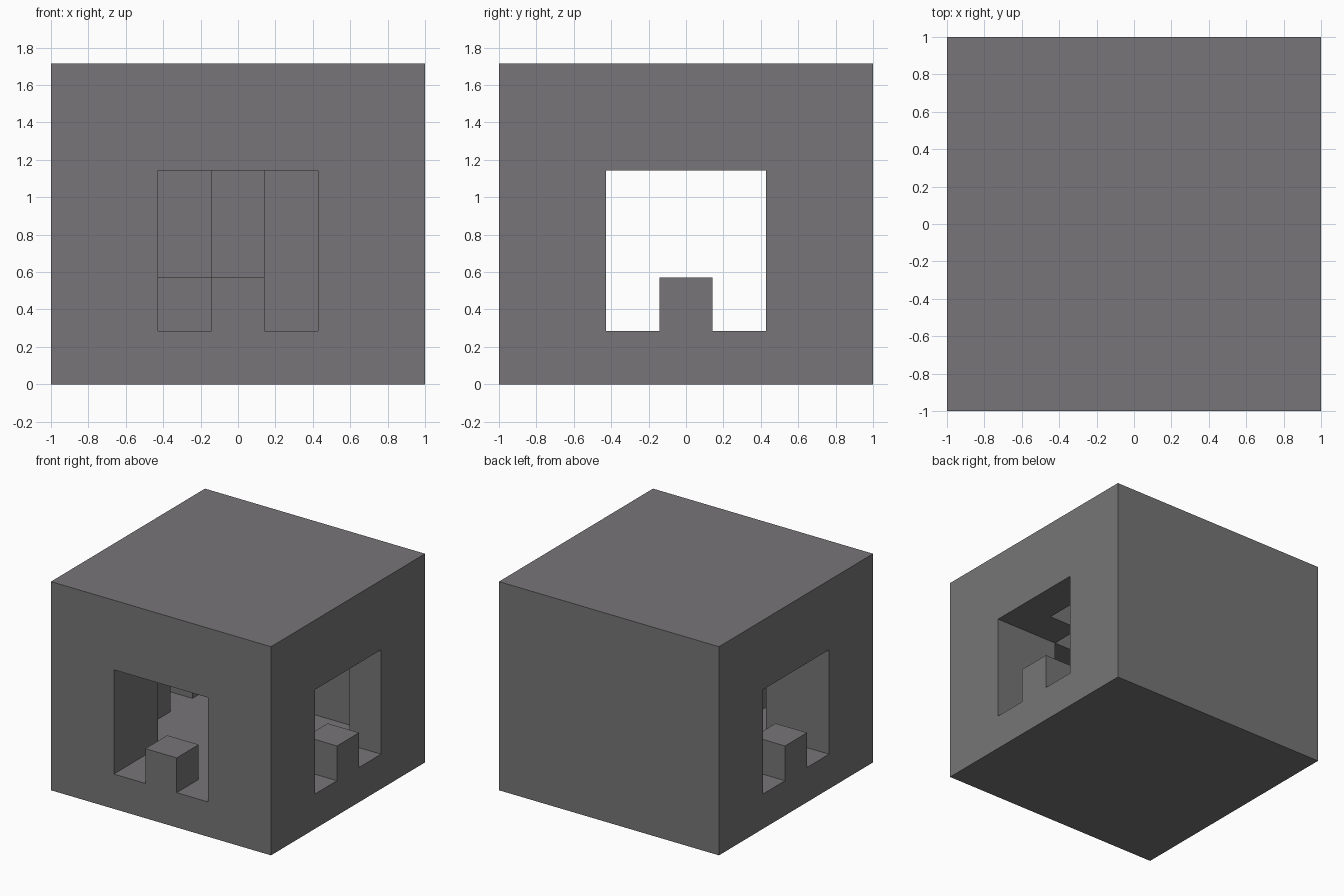
import bpy
import bmesh
from mathutils import Matrix, Vector

old = bpy.data.objects.get("Cube")
if old:
    bpy.data.objects.remove(old, do_unlink=True)

CELL = 2 / 7  # the house is laid out in cells: 7 wide, 7 deep, 6 high

stone = bpy.data.materials.new("stone_grey")
stone.use_nodes = True
colour = (0.185, 0.179, 0.185, 1)
stone.diffuse_color = colour
bsdf = next(n for n in stone.node_tree.nodes if n.type == 'BSDF_PRINCIPLED')
bsdf.inputs["Base Color"].default_value = colour


def box(name, low, high):
    """Box between two cell corners, counted from the front right bottom."""
    low, high = Vector(low), Vector(high)
    centre = ((low + high) / 2 - Vector((3.5, 3.5, 0))) * CELL
    size = (high - low) * CELL
    bm = bmesh.new()
    bmesh.ops.create_cube(bm, size=1, matrix=Matrix.Translation(centre) @ Matrix.Diagonal((*size, 1)))
    mesh = bpy.data.meshes.new(name)
    bm.to_mesh(mesh)
    bm.free()
    mesh.materials.append(stone)
    ob = bpy.data.objects.new(name, mesh)
    bpy.context.collection.objects.link(ob)
    return ob


def carve(target, low, high):
    cutter = box("cutter", low, high)
    cutter.hide_render = True
    mod = target.modifiers.new("carve", 'BOOLEAN')
    mod.operation = 'DIFFERENCE'
    mod.solver = 'EXACT'
    mod.object = cutter
    bpy.context.view_layer.objects.active = target
    bpy.ops.object.modifier_apply(modifier=mod.name)
    bpy.data.objects.remove(cutter, do_unlink=True)


# Solid shell, then the passages and the room inside
shell = box("house_shell", (0, 0, 0), (7, 7, 6))
carve(shell, (-1, 2, 1), (8, 5, 4))   # side to side passage
carve(shell, (2, -1, 1), (5, 3, 4))   # front doorway
carve(shell, (1, 3, 1), (6, 6, 5))    # main room
carve(shell, (2, 2, 1), (5, 4, 5))    # front part of the room

# Low block in the middle of each opening
box("front_sill_block", (3, 0, 1), (4, 1, 2))
for name, x in (("right_sill_block", 0), ("left_sill_block", 6)):
    box(name, (x, 3, 1), (x + 1, 4, 2))

# Pillar and low step against the back wall of the room
box("back_pillar", (3, 5, 1), (4, 6, 5))
box("back_step", (2, 5, 1), (3, 6, 2))
